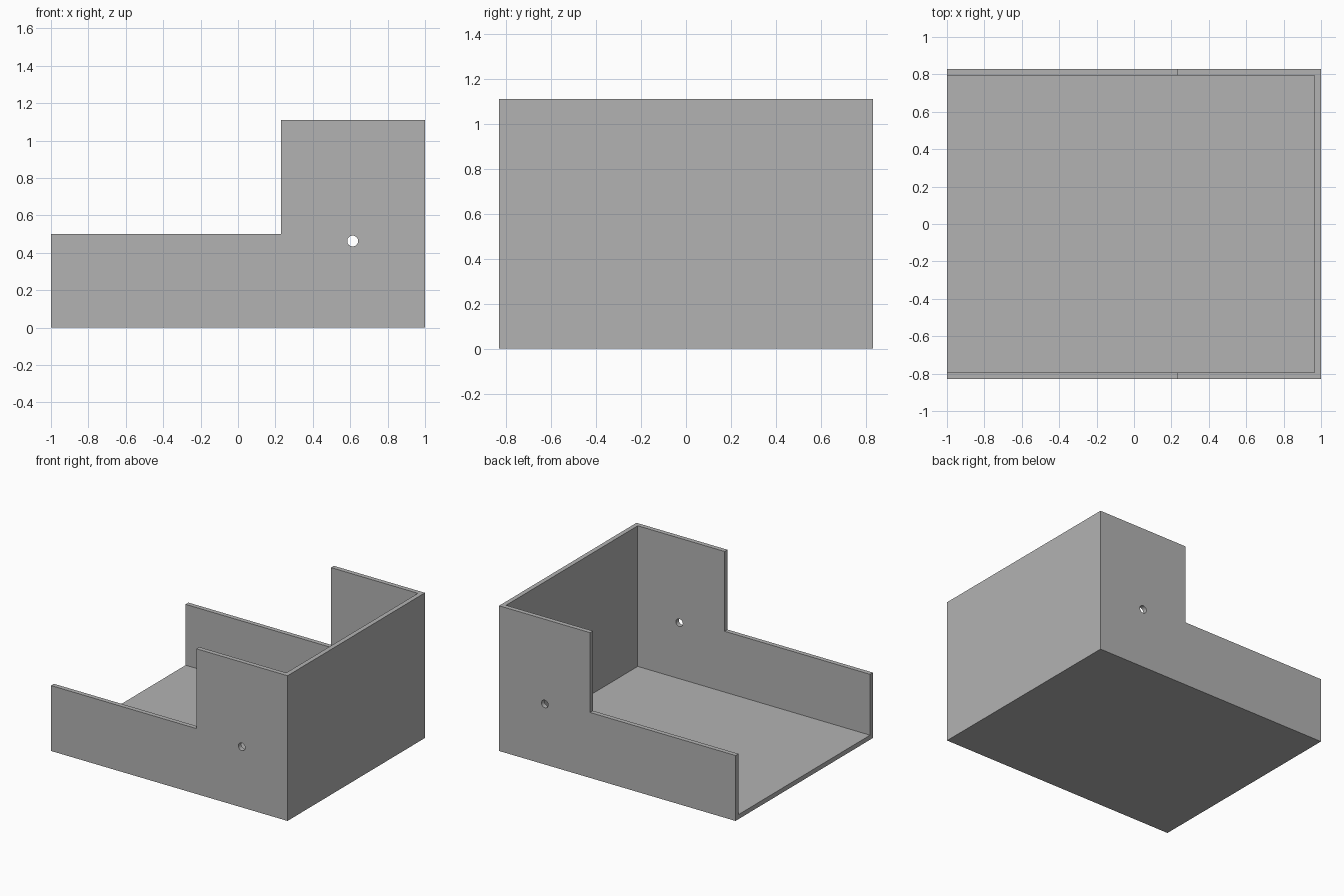
import bpy, bmesh, math

if "Cube" in bpy.data.objects:
    bpy.data.objects.remove(bpy.data.objects["Cube"])

HALF_Y, HEIGHT, WALL = 0.83, 1.11, 0.035
STEP_X, LOW_Z = 0.23, 0.50

grey = bpy.data.materials.new("plain grey")
grey.diffuse_color = (0.45, 0.45, 0.45, 1)
grey.use_nodes = True
grey.node_tree.nodes["Principled BSDF"].inputs["Base Color"].default_value = grey.diffuse_color


def prism(name, profile, y0, y1):
    """Extrude an x-z outline from y0 to y1."""
    bm = bmesh.new()
    face = bm.faces.new([bm.verts.new((x, y0, z)) for x, z in profile])
    out = bmesh.ops.extrude_face_region(bm, geom=[face])
    verts = [v for v in out["geom"] if isinstance(v, bmesh.types.BMVert)]
    bmesh.ops.translate(bm, verts=verts, vec=(0, y1 - y0, 0))
    bmesh.ops.recalc_face_normals(bm, faces=bm.faces[:])
    mesh = bpy.data.meshes.new(name)
    bm.to_mesh(mesh)
    bm.free()
    mesh.materials.append(grey)
    obj = bpy.data.objects.new(name, mesh)
    bpy.context.collection.objects.link(obj)
    return obj


def cut(target, cutter):
    """Subtract the cutter and discard it."""
    mod = target.modifiers.new("cut", "BOOLEAN")
    mod.operation, mod.solver, mod.object = "DIFFERENCE", "EXACT", cutter
    cutter.hide_render = True
    bpy.context.view_layer.objects.active = target
    bpy.ops.object.modifier_apply(modifier=mod.name)
    bpy.data.objects.remove(cutter)


# Stepped body
tray = prism("stepped_tray", [(-1, 0), (1, 0), (1, HEIGHT), (STEP_X, HEIGHT),
                              (STEP_X, LOW_Z), (-1, LOW_Z)], -HALF_Y, HALF_Y)

# Interior, open at the top and the left end
cut(tray, prism("interior_cutter", [(-1.2, WALL), (1 - WALL, WALL),
                                    (1 - WALL, 1.4), (-1.2, 1.4)],
                -HALF_Y + WALL, HALF_Y - WALL))

# Round pin hole through both side walls
ring = [math.tau * i / 32 for i in range(32)]
cut(tray, prism("hole_cutter", [(0.613 + 0.029 * math.cos(a), 0.463 + 0.029 * math.sin(a))
                                for a in ring], -1, 1))
